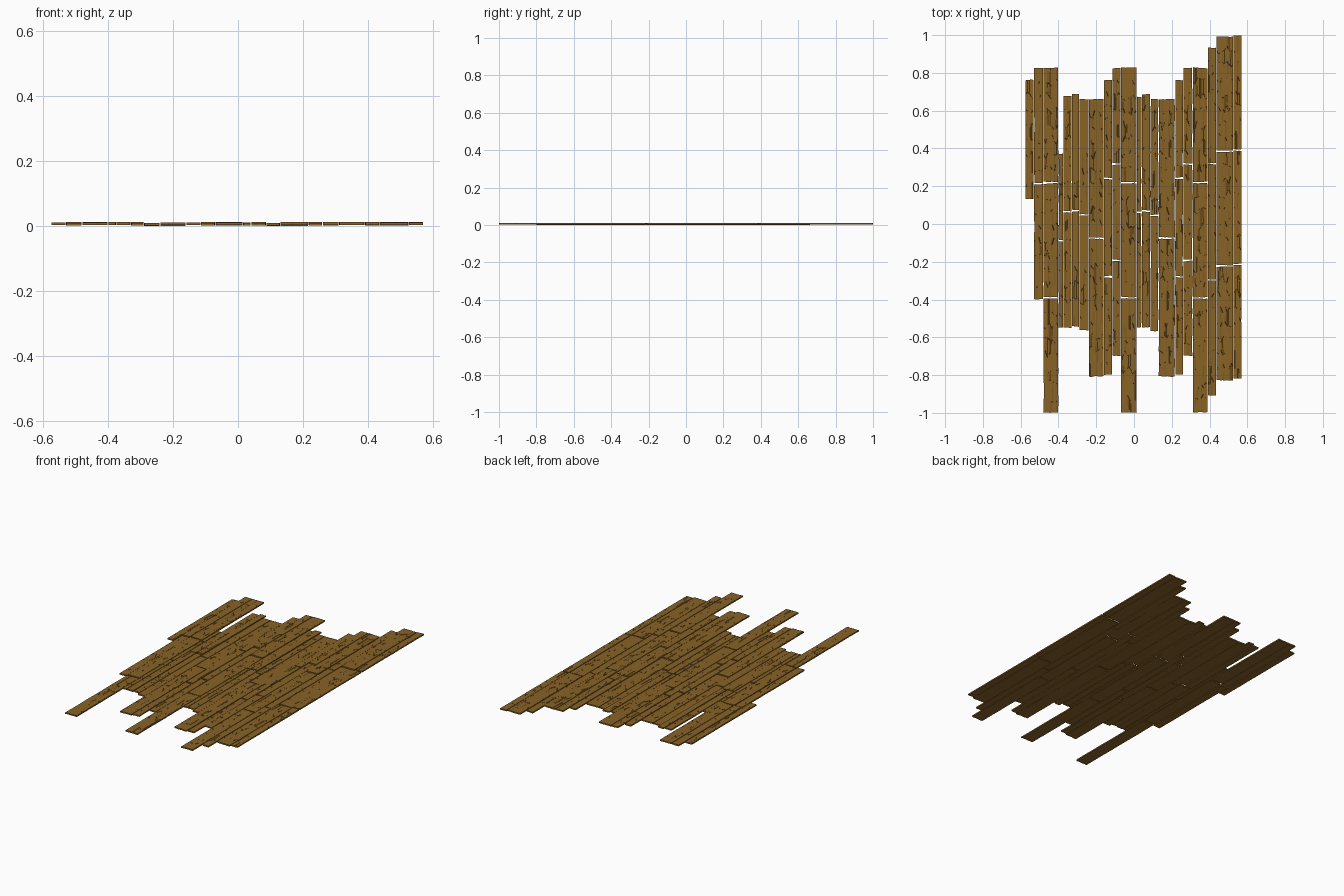
import bpy, bmesh, random

if "Cube" in bpy.data.objects:
    bpy.data.objects.remove(bpy.data.objects["Cube"])

random.seed(4)

wood = bpy.data.materials.new("wood")
wood.diffuse_color = (0.25, 0.125, 0.02, 1)
wood.use_nodes = True
wood.node_tree.nodes["Principled BSDF"].inputs["Base Color"].default_value = wood.diffuse_color

THICK = 0.008
BOARD = 0.61  # usual board length


def plank(name, x0, x1, y0, y1, z_top):
    """One worn board: a wobbly grid, thickened, with grain cut into the top."""
    nx = max(2, round((x1 - x0) / 0.011))
    ny = max(3, round((y1 - y0) / 0.075))
    slant = random.uniform(-0.004, 0.004)
    bm = bmesh.new()
    rows = []
    for j in range(ny + 1):
        row = []
        for i in range(nx + 1):
            u, v = i / nx, j / ny
            x = x0 + (x1 - x0) * u
            y = y0 + (y1 - y0) * v
            if 0 < i < nx:
                x += random.uniform(-0.0025, 0.0025)
                if 0 < j < ny:
                    y += random.uniform(-0.025, 0.025)
            else:
                x += random.uniform(0, 0.0015) * (1 if i == 0 else -1)
            if j in (0, ny):
                inward = 1 if j == 0 else -1
                y += inward * (random.uniform(0, 0.003) + abs(slant) * (u if slant > 0 else 1 - u))
            row.append(bm.verts.new((x, y, z_top)))
        rows.append(row)
    top = []
    for j in range(ny):
        for i in range(nx):
            top.append(bm.faces.new((rows[j][i], rows[j][i + 1],
                                     rows[j + 1][i + 1], rows[j + 1][i])))
    # underside: one outline polygon, joined to the top by side walls
    ring = ([rows[0][i] for i in range(nx)] + [rows[j][nx] for j in range(ny)]
            + [rows[ny][i] for i in range(nx, 0, -1)] + [rows[j][0] for j in range(ny, 0, -1)])
    low = [bm.verts.new((v.co.x, v.co.y, z_top - THICK)) for v in ring]
    n = len(ring)
    for k in range(n):
        m = (k + 1) % n
        bm.faces.new((ring[k], low[k], low[m], ring[m]))
    bm.faces.new(low[::-1])
    # grain grooves
    grain = [f for f in top if random.random() < 0.3]
    bmesh.ops.inset_individual(bm, faces=grain, thickness=0.0035, depth=0)
    for f in grain:
        c = f.calc_center_median()
        for v in f.verts:
            v.co.x = c.x + (v.co.x - c.x) * 0.5
            v.co.z -= 0.0015
    bmesh.ops.recalc_face_normals(bm, faces=bm.faces[:])
    me = bpy.data.meshes.new(name)
    bm.to_mesh(me)
    bm.free()
    me.materials.append(wood)
    bpy.context.collection.objects.link(bpy.data.objects.new(name, me))


# columns of boards: left, right, far end, near end, top height in mm
columns = [
    (-.575, -.53, .765, .13, 10), (-.53, -.48, .828, -.40, 12),
    (-.48, -.40, .83, -1.0, 12), (-.40, -.375, .375, -.55, 10),
    (-.375, -.33, .68, -.55, 10), (-.33, -.29, .69, -.545, 12),
    (-.29, -.24, .663, -.565, 8), (-.24, -.16, .663, -.81, 8),
    (-.16, -.115, .765, -.80, 10), (-.115, -.07, .828, -.70, 12),
    (-.07, .015, .83, -1.0, 12), (.015, .04, .675, -.55, 10),
    (.04, .087, .69, -.55, 12), (.087, .13, .663, -.57, 8),
    (.13, .217, .663, -.81, 8), (.217, .26, .765, -.80, 10),
    (.26, .31, .828, -.70, 12), (.31, .39, .83, -1.0, 12),
    (.39, .435, .935, -.91, 10), (.435, .525, .995, -.83, 12),
    (.525, .57, 1.0, -.82, 11),
]

count = 0
for x0, x1, far, near, mm in columns:
    pieces = max(1, round((far - near) / BOARD))
    length = (far - near) / pieces
    for k in range(pieces):
        count += 1
        start = near + k * length
        # the far board keeps the column height, the others alternate slightly
        z = mm if k == pieces - 1 else 10 + random.choice((-1, 0, 1))
        plank(f"floor_plank_{count:02d}", x0 + 0.0008, x1 - 0.0008,
              start, start + length - (0 if k == pieces - 1 else 0.002), z / 1000)
